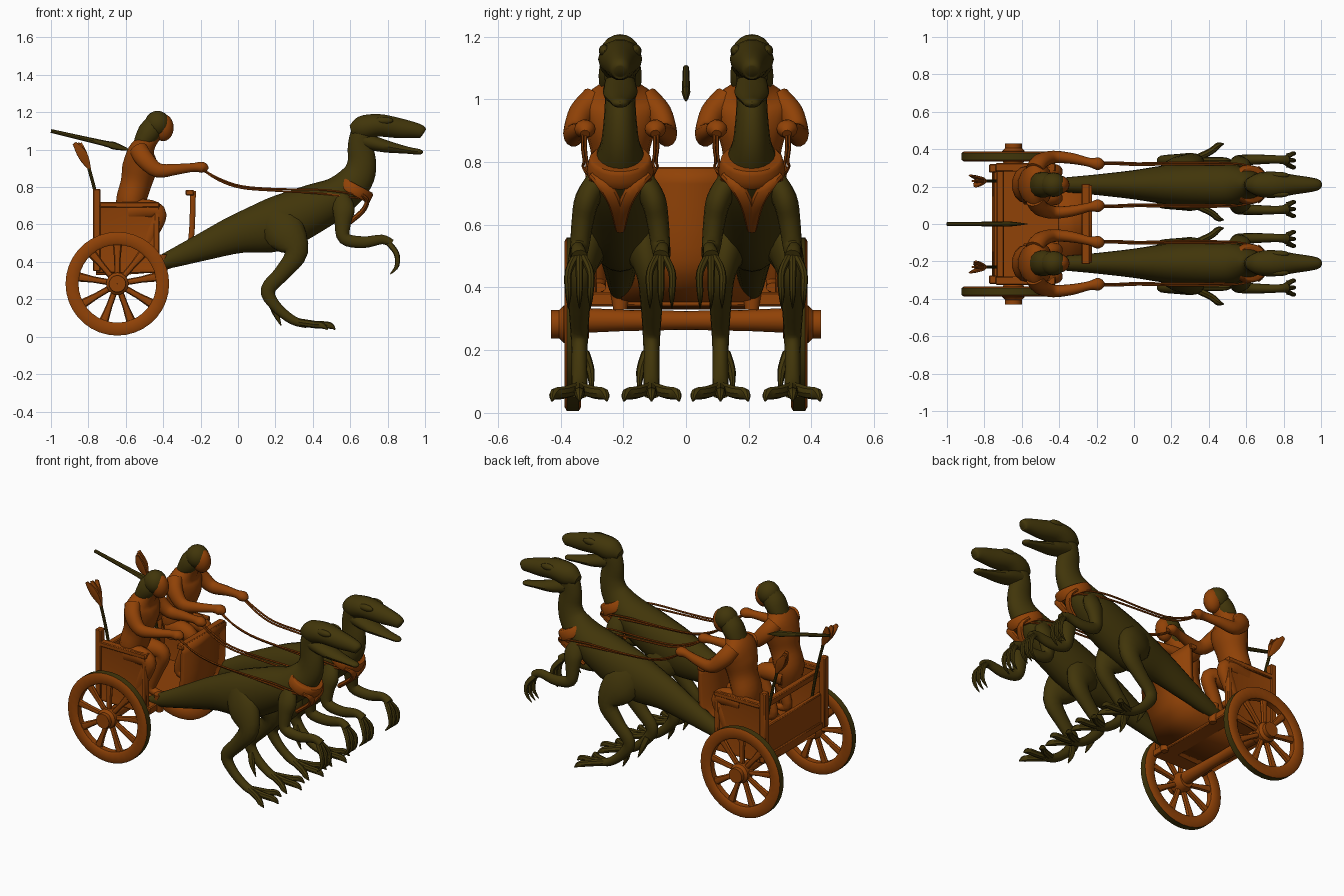
import bpy, bmesh, math
from mathutils import Vector

default_cube = bpy.data.objects.get("Cube")
if default_cube:
    bpy.data.objects.remove(default_cube, do_unlink=True)


def make_material(name, colour):
    material = bpy.data.materials.new(name)
    material.use_nodes = True
    material.diffuse_color = colour
    material.node_tree.nodes["Principled BSDF"].inputs["Base Color"].default_value = colour
    return material


olive = make_material("dark olive", (0.053, 0.036, 0.003, 1))
rust = make_material("rust brown", (0.28, 0.054, 0.002, 1))
SIDE = 0.21     # sideways offset of each animal and rider
parts = []


def finish(name, bm, material, mirror=True, bevel=0):
    """Turn a bmesh into an object; parts on the left are mirrored to the right."""
    bmesh.ops.recalc_face_normals(bm, faces=bm.faces)
    mesh = bpy.data.meshes.new(name)
    bm.to_mesh(mesh)
    bm.free()
    mesh.materials.append(material)
    obj = bpy.data.objects.new(name, mesh)
    bpy.context.collection.objects.link(obj)
    if bevel:
        obj.modifiers.new("Soft edges", "BEVEL").width = bevel
    if mirror:
        modifier = obj.modifiers.new("Other side", "MIRROR")
        modifier.use_axis = (False, True, False)
        modifier.use_mirror_merge = False
    parts.append(obj)
    return obj


def catmull(points, steps):
    """Smooth a list of vectors of any length."""
    padded = [points[0]] + points + [points[-1]]
    result = []
    for a, b, c, d in zip(padded, padded[1:], padded[2:], padded[3:]):
        for i in range(steps):
            t = i / steps
            result.append([q + t / 2 * (r - p + t * (2 * p - 5 * q + 4 * r - s
                           + t * (3 * (q - r) + s - p))) for p, q, r, s in zip(a, b, c, d)])
    return result + [list(points[-1])]


def tube(name, points, material, offset=0, flip=1, sides=14, steps=4, mirror=True):
    """Loft ellipses along (x, y, z, half width, half depth) points."""
    path = catmull([tuple(map(float, p)) for p in points], steps)
    centres = [Vector((p[0], offset + flip * p[1], p[2])) for p in path]
    bm = bmesh.new()
    rings = []
    for i, p in enumerate(path):
        tangent = (centres[min(i + 1, len(path) - 1)] - centres[max(i - 1, 0)]).normalized()
        across = Vector((0, 1, 0))
        across = (across - tangent * across.dot(tangent)).normalized()
        depth = tangent.cross(across)
        ring = []
        for k in range(sides):
            a = math.tau * k / sides
            ring.append(bm.verts.new(centres[i] + across * math.cos(a) * max(p[3], .001)
                                     + depth * math.sin(a) * max(p[4], .001)))
        rings.append(ring)
    for low, high in zip(rings, rings[1:]):
        for k in range(sides):
            n = (k + 1) % sides
            bm.faces.new((low[k], low[n], high[n], high[k]))
    bm.faces.new(rings[0])
    bm.faces.new(rings[-1])
    return finish(name, bm, material, mirror)


def midline(rows):
    """Add y = 0 to (x, z, half width, half depth) rows."""
    return [(x, 0, z, w, d) for x, z, w, d in rows]


def box(name, low, high, material, mirror=True, inset=0):
    bm = bmesh.new()
    bmesh.ops.create_cube(bm, size=1)
    for v in bm.verts:
        v.co = [l if c < 0 else h for c, l, h in zip(v.co, low, high)]
    if inset:
        faces = [f for f in bm.faces if abs(f.normal.y) > .9]
        bmesh.ops.inset_individual(bm, faces=faces, thickness=inset, depth=-.006)
    return finish(name, bm, material, mirror, 0 if inset else .005)


def ball(name, centre, radii, material):
    bm = bmesh.new()
    bmesh.ops.create_uvsphere(bm, u_segments=16, v_segments=10, radius=1)
    for v in bm.verts:
        v.co = [c + r * p for c, r, p in zip(centre, radii, v.co)]
    return finish(name, bm, material)


def lathe(name, profile, centre, material, segments=36):
    """Spin a closed (radius, y) profile about the sideways axis."""
    bm = bmesh.new()
    cx, cz = centre
    rings = []
    for i in range(segments):
        a = math.tau * i / segments
        rings.append([bm.verts.new((cx + r * math.cos(a), y, cz + r * math.sin(a)))
                      for r, y in profile])
    for i, ring in enumerate(rings):
        after = rings[(i + 1) % segments]
        for k in range(len(profile)):
            n = (k + 1) % len(profile)
            bm.faces.new((ring[k], ring[n], after[n], after[k]))
    return finish(name, bm, material)


# Wheels: the outward tread is olive, the rest is rust
hub = (-.645, .283)
rim = lathe("wheel_rim", [(.208, .343), (.218, .335), (.265, .335), (.277, .342),
                          (.277, .38), (.265, .387), (.218, .387), (.208, .379)], hub, rust)
rim.data.materials.append(olive)
for face in rim.data.polygons:
    radial = Vector((face.center.x - hub[0], 0, face.center.z - hub[1])).normalized()
    if face.normal.dot(radial) > .6:
        face.material_index = 1
lathe("wheel_hub", [(.001, .31), (.045, .31), (.06, .34), (.06, .39), (.045, .405),
                    (.045, .43), (.001, .43)], hub, rust, 16)
for i in range(9):
    a = math.tau * (i + .25) / 9
    dx, dz = math.cos(a), math.sin(a)
    tube("wheel_spoke", [(hub[0] + dx * r, .361, hub[1] + dz * r, .015, w)
                         for r, w in ((.04, .016), (.13, .017), (.22, .026))], rust, sides=8, steps=1)
lathe("axle", [(.001, 0), (.03, 0), (.034, .2), (.04, .33), (.001, .33)], (-.645, .295), rust, 16)

# Chariot floor sweeping up into the front panel
bm = bmesh.new()
curve = catmull([(-.76, .36), (-.55, .365), (-.38, .39), (-.3, .44), (-.265, .53), (-.255, .78)], 4)
strip = [[bm.verts.new((x, y, z)) for y in (-.205, .205)] for x, z in curve]
for a, b in zip(strip, strip[1:]):
    bm.faces.new((a[0], a[1], b[1], b[0]))
floor = finish("floor_and_front_panel", bm, rust, False)
floor.modifiers.new("Board thickness", "SOLIDIFY").thickness = .03
box("front_rail", (-.28, -.215, .755), (-.235, .215, .785), rust, False)
box("floor_frame", (-.76, -.31, .34), (-.4, .31, .385), rust, False)

# Chariot sides, back posts and rails
box("side_panel", (-.74, .29, .36), (-.43, .315, .7), rust, inset=.035)
box("side_rail", (-.74, .28, .69), (-.42, .325, .72), rust)
box("side_front_post", (-.45, .285, .38), (-.42, .32, .7), rust)
box("back_post", (-.775, .275, .35), (-.735, .32, .79), rust)
box("back_rail", (-.735, -.3, .66), (-.695, .3, .7), rust, False)
box("back_board", (-.75, -.3, .36), (-.72, .3, .56), rust, False)
tube("tail_bracket", midline([(-.4, .44, .04, .03), (-.4, .33, .022, .02)]), rust, SIDE)

# Spear and the arrows at the back corners
tube("spear", midline([(-1, 1.1, .01, .01), (-.72, 1.035, .013, .015), (-.66, 1.02, .013, .02),
                       (-.57, .995, .002, .002)]), olive, mirror=False, sides=8)
tube("arrow_shaft", midline([(-.71, .5, .009, .009), (-.76, .76, .009, .009),
                             (-.82, .98, .009, .009)]), olive, .23, sides=8)
for lean in (-.03, 0, .03):
    tube("arrow_feather", [(-.79, 0, .89, .006, .006), (-.83, lean / 2, .97, .012, .03),
                           (-.86 - lean / 2, lean, 1.035, .005, .012)], rust, .23, sides=6)

# Reptile body, skull and open jaw
tube("reptile_body", midline([
    (-.5, .375, .012, .012), (-.4, .4, .035, .04), (-.2, .475, .055, .072), (0, .55, .078, .105),
    (.2, .6, .108, .145), (.4, .685, .115, .13), (.54, .755, .105, .105), (.635, .845, .066, .09),
    (.662, .93, .053, .077), (.654, 1.02, .048, .067), (.67, 1.09, .05, .062),
    (.7, 1.13, .045, .04)]), olive, SIDE, sides=20)
tube("reptile_skull", midline([
    (.605, 1.1, .03, .03), (.66, 1.115, .062, .065), (.75, 1.13, .07, .062), (.86, 1.115, .052, .055),
    (.94, 1.105, .04, .043), (.983, 1.095, .03, .034), (.994, 1.09, .018, .02)]), olive, SIDE)
tube("reptile_jaw", midline([
    (.67, 1.05, .05, .045), (.78, 1.02, .055, .035), (.9, .998, .036, .02),
    (.97, .988, .025, .015), (.99, .988, .004, .004)]), olive, SIDE)

for s in (-1, 1):
    ball("reptile_brow", (.78, SIDE + s * .05, 1.155), (.05, .018, .02), olive)
    # Hind leg, spread toes and raised claw
    hip = SIDE + .015
    tube("hind_leg", [
        (.16, .03, .66, .04, .08), (.25, .075, .56, .06, .11), (.31, .11, .45, .045, .065),
        (.24, .115, .345, .035, .045), (.16, .115, .25, .028, .04), (.2, .115, .165, .025, .03),
        (.29, .115, .09, .026, .025), (.37, .115, .065, .03, .02)], olive, hip, s)
    for spread in (-.08, 0, .08):
        reach = .52 - abs(spread) / 2
        tube("toe", [(.31, .115, .08, .02, .02), (.41, .115 + spread * .6, .065, .018, .02),
                     (reach - .03, .115 + spread, .06, .016, .018),
                     (reach, .115 + spread * 1.1, .038, .003, .003)], olive, hip, s, sides=8)
    tube("raised_claw", [(.18, .1, .19, .018, .02), (.2, .08, .13, .014, .018),
                         (.23, .075, .06, .002, .003)], olive, hip, s, sides=8)
    # Foreleg and hooked fingers
    tube("foreleg", [
        (.55, .07, .74, .04, .05), (.565, .105, .68, .04, .06), (.56, .12, .61, .035, .045),
        (.57, .13, .525, .03, .035), (.67, .135, .505, .026, .032), (.77, .135, .52, .022, .026),
        (.82, .13, .5, .026, .022)], olive, SIDE, s)
    for spread in (-.035, 0, .035):
        tube("finger", [(.79, .13, .515, .014, .016), (.845, .13 + spread, .45, .012, .015),
                        (.85, .13 + spread, .38, .01, .012), (.815, .13 + spread, .335, .002, .003)],
             olive, SIDE, s, sides=8)

    # Rider limbs
    tube("rider_arm", [
        (-.53, .08, 1, .045, .05), (-.5, .125, .95, .042, .05), (-.43, .148, .89, .034, .04),
        (-.33, .14, .895, .029, .03), (-.24, .12, .905, .024, .024), (-.19, .112, .905, .034, .03),
        (-.165, .112, .89, .015, .015)], rust, SIDE, s)
    tube("rider_leg", [
        (-.58, .05, .67, .055, .06), (-.48, .065, .68, .05, .055), (-.425, .07, .65, .04, .045),
        (-.47, .07, .54, .034, .04), (-.51, .07, .42, .025, .03), (-.44, .07, .4, .025, .015)],
        rust, SIDE, s)

    # Paired reins and the chest straps of the harness
    for drop in (0, .02):
        tube("rein", [(x, y - drop / 2, z - drop * sag, .005, .006) for x, y, z, sag in (
            (-.2, .12, .9, 0), (-.1, .12, .845, .5), (.02, .115, .805, .5), (.2, .118, .79, .5),
            (.45, .118, .785, 1), (.6, .105, .765, 1), (.69, .06, .74, 0))], rust, SIDE, s, sides=6)
    tube("chest_strap", [(.66, .085, .76, .018, .012), (.69, .05, .725, .022, .012),
                         (.66, .016, .665, .022, .014), (.56, 0, .585, .016, .014)], rust, SIDE, s, sides=8)

# Harness collar: a sleeve around the base of the neck
tube("harness_collar", midline([(.606, .762, .1, .098), (.61, .769, .107, .106),
                                (.632, .806, .1, .103), (.636, .813, .09, .094)]),
     rust, SIDE, sides=20, steps=2)

# Rider torso, head and long hair
tube("rider_torso", midline([
    (-.57, .6, .07, .06), (-.575, .71, .1, .08), (-.545, .82, .092, .085), (-.525, .91, .115, .095),
    (-.515, .99, .13, .075), (-.48, 1.045, .06, .05), (-.43, 1.1, .038, .038)]), rust, SIDE)
ball("rider_head", (-.4, SIDE, 1.118), (.056, .05, .073), rust)
ball("rider_hair", (-.43, SIDE, 1.138), (.068, .066, .07), olive)
tube("rider_long_hair", midline([(-.44, 1.15, .05, .05), (-.475, 1.09, .068, .064),
                                 (-.525, 1.02, .06, .042), (-.57, .97, .02, .01)]), olive, SIDE)

# Smooth shading with sharp corners kept
bpy.ops.object.select_all(action="DESELECT")
for obj in parts:
    obj.select_set(True)
bpy.context.view_layer.objects.active = parts[0]
bpy.ops.object.shade_smooth_by_angle(angle=math.radians(40))
